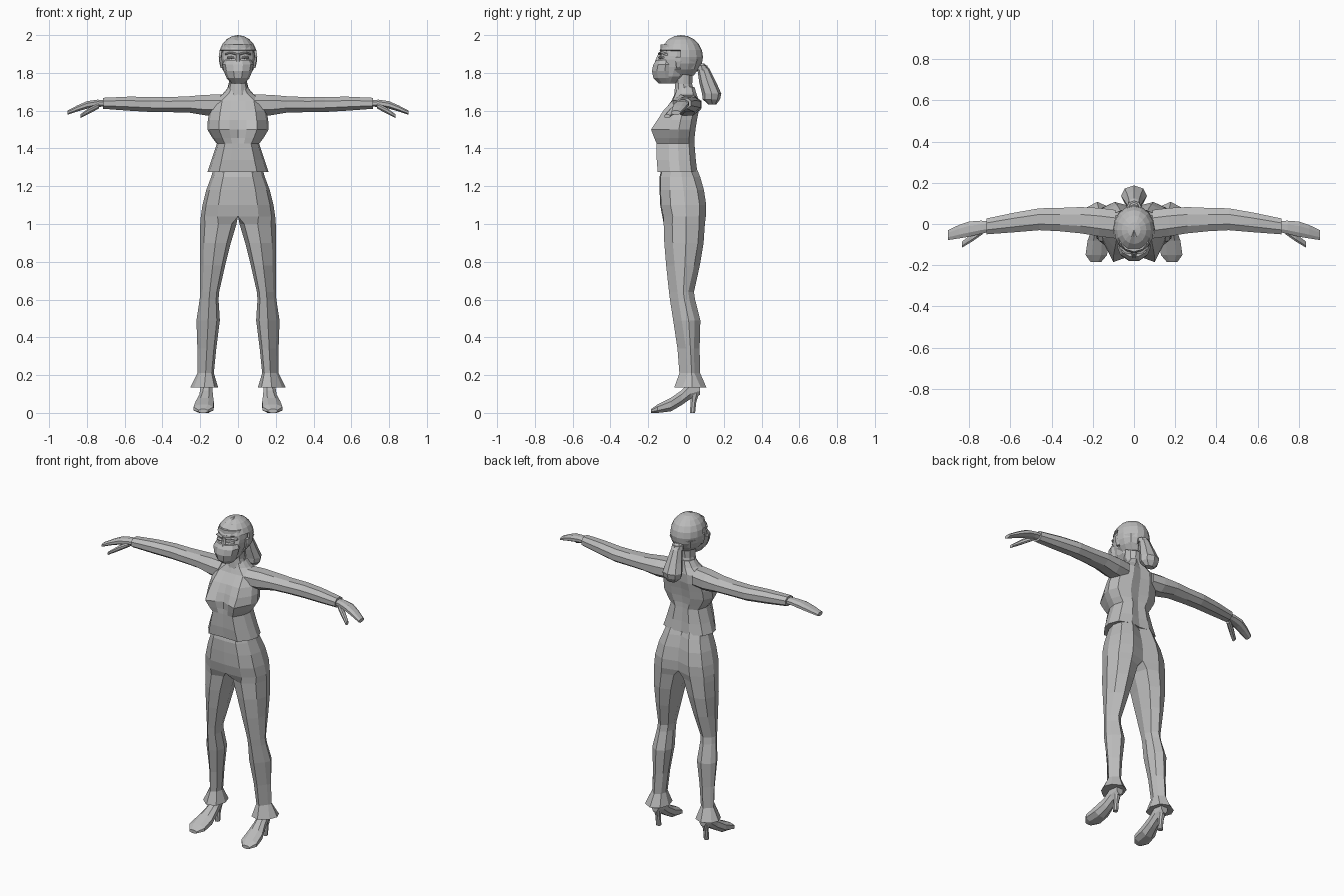
import bpy, bmesh, math

grey = bpy.data.materials.new("plain grey")
grey.diffuse_color = (0.5, 0.5, 0.5, 1)


def finish(name, bm, mirror):
    bmesh.ops.recalc_face_normals(bm, faces=bm.faces)
    me = bpy.data.meshes.new(name)
    bm.to_mesh(me)
    bm.free()
    me.materials.append(grey)
    ob = bpy.data.objects.new(name, me)
    bpy.context.collection.objects.link(ob)
    if mirror:
        m = ob.modifiers.new("mirror", "MIRROR")
        m.use_clip = True
    return ob


def loft(name, rings, mirror=False, closed=True, caps=True):
    """Skin a list of equal-length point rings."""
    bm = bmesh.new()
    vs = [[bm.verts.new(p) for p in r] for r in rings]
    n = len(rings[0])
    for a, b in zip(vs, vs[1:]):
        for i in range(n if closed else n - 1):
            j = (i + 1) % n
            quad = (a[i], a[j], b[j], b[i])
            # leave out walls lying on the centre plane
            if mirror and all(abs(v.co.x) < 1e-4 for v in quad):
                continue
            bm.faces.new(quad)
    if caps:
        bm.faces.new(vs[0])
        bm.faces.new(vs[-1])
    return finish(name, bm, mirror)


def octagon(a0, a1, b0, b1, c=0.28):
    """Chamfered box outline in two dimensions."""
    da, db = (a1 - a0) * c, (b1 - b0) * c
    return [(a0 + da, b0), (a1 - da, b0), (a1, b0 + db), (a1, b1 - db),
            (a1 - da, b1), (a0 + da, b1), (a0, b1 - db), (a0, b0 + db)]


def along_x(rows):
    return [[(x, y, z) for y, z in octagon(*r)] for x, *r in rows]


def along_y(rows):
    return [[(x, y, z) for x, z in octagon(*r)] for y, *r in rows]


def along_z(rows):
    return [[(x, y, z) for x, y in octagon(*r)] for z, *r in rows]


def ovals(rows, n=12):
    """Oval rings: height, half width, front y, back y."""
    out = []
    for z, w, f, b in rows:
        out.append([(w * math.cos(t), (f + b) / 2 + (b - f) / 2 * math.sin(t), z)
                    for t in (2 * math.pi * i / n for i in range(n))])
    return out


# Top: half outline with bust points, mirrored
# height, half width, centre front, bust front, back
torso = []
for z, w, f, bust, b in [(1.275, .162, -.145, -.15, .06), (1.34, .14, -.15, -.155, .052),
                         (1.425, .112, -.15, -.155, .045), (1.455, .135, -.145, -.168, .045),
                         (1.50, .162, -.145, -.185, .05), (1.55, .16, -.135, -.152, .058),
                         (1.60, .15, -.115, -.12, .068), (1.655, .135, -.075, -.07, .068),
                         (1.69, .08, -.06, -.055, .055), (1.725, .05, -.052, -.045, .045)]:
    torso.append([(0, f, z), (.28 * w, (f + bust) / 2, z), (.62 * w, bust, z),
                  (.93 * w, f + (b - f) * .3, z), (w, f + (b - f) * .55, z),
                  (.85 * w, f + (b - f) * .85, z), (.4 * w, b, z), (0, b - .01, z)])
loft("top", torso, mirror=True, closed=False)

# Trousers: hips as half sections, then flared legs
hips = []
for z, w, f, b in [(1.31, .125, -.125, .05), (1.25, .142, -.14, .075), (1.18, .168, -.14, .095),
                   (1.10, .188, -.137, .107), (1.04, .197, -.125, .105)]:
    m = (f + b) / 2
    hips.append([(0, f, z), (.55 * w, f + .005, z), (.9 * w, f + .055, z), (w, m + .01, z),
                 (.88 * w, b - .035, z), (.5 * w, b, z), (0, b - .025, z), (0, m, z)])
legs = []
for z, x0, x1, f, b in [(1.0, .008, .2, -.118, .1), (.9, .038, .202, -.115, .093),
                        (.78, .068, .2, -.105, .073), (.64, .1, .2, -.09, .042),
                        (.60, .103, .203, -.085, .048), (.49, .096, .22, -.068, .076),
                        (.34, .115, .215, -.045, .072), (.21, .128, .215, -.035, .075),
                        (.135, .105, .252, -.062, .108)]:
    m, xm, c = (f + b) / 2, (x0 + x1) / 2, (x1 - x0) * .13
    legs.append([(x0 + c, f + .02, z), (xm, f, z), (x1 - c, f + .045, z), (x1, m + .01, z),
                 (x1 - c, b - .03, z), (xm, b, z), (x0 + c, b - .025, z), (x0, m, z)])
loft("trousers", hips + legs, mirror=True)

# Heeled shoes
loft("shoe", along_y([(-.185, .16, .21, .0, .02), (-.15, .13, .235, 0, .045),
                      (-.08, .128, .225, .008, .08), (-.025, .133, .205, .04, .118),
                      (.025, .136, .197, .075, .17), (.073, .145, .19, .095, .17)]), True)
loft("shoe_heel", along_z([(0, .153, .182, .02, .048), (.06, .153, .182, .025, .055),
                           (.115, .145, .19, .025, .073)]), True)

# Arms in sleeves, running out from inside the shoulders
loft("sleeve", along_x([(.09, -.07, .068, 1.575, 1.685), (.17, -.06, .078, 1.575, 1.684),
                        (.26, -.045, .082, 1.59, 1.676), (.36, -.035, .078, 1.592, 1.672),
                        (.46, -.03, .076, 1.593, 1.673), (.58, -.04, .055, 1.6, 1.674),
                        (.715, -.05, .027, 1.61, 1.668)]), True)
loft("hand", along_x([(.69, -.036, .014, 1.622, 1.656), (.745, -.048, .016, 1.62, 1.658),
                      (.80, -.062, .012, 1.61, 1.65), (.85, -.07, -.005, 1.596, 1.628),
                      (.903, -.078, -.03, 1.578, 1.6)]), True)
loft("thumb", along_x([(.735, -.05, -.015, 1.612, 1.64), (.785, -.085, -.048, 1.585, 1.618),
                       (.835, -.115, -.085, 1.56, 1.58)]), True)

# Neck
loft("neck", ovals([(1.68, .062, -.065, .05), (1.74, .048, -.06, .035), (1.82, .05, -.07, .04)], 10))

# Face and mask
loft("face", ovals([(1.748, .035, -.13, -.04), (1.78, .064, -.145, 0), (1.83, .08, -.15, .03),
                    (1.87, .087, -.148, .04), (1.89, .088, -.138, .04), (1.95, .08, -.135, .04)]))
loft("mask", ovals([(1.743, .034, -.145, -.05), (1.772, .06, -.176, -.04),
                    (1.81, .076, -.184, -.04), (1.845, .083, -.176, -.04),
                    (1.868, .07, -.160, -.05)], 10))
# Nose bridge, brows and ears
loft("nose_bridge", along_z([(1.86, -.014, .014, -.165, -.12), (1.905, -.008, .008, -.145, -.12)]))
loft("brow", along_x([(.014, -.147, -.12, 1.895, 1.908), (.042, -.142, -.11, 1.902, 1.912),
                      (.07, -.118, -.08, 1.893, 1.903)]), True)
loft("eye", along_x([(.018, -.145, -.12, 1.877, 1.885), (.036, -.144, -.11, 1.874, 1.889),
                     (.058, -.13, -.09, 1.877, 1.885)]), True)
loft("ear", along_z([(1.825, .078, .092, -.05, -.03), (1.86, .08, .1, -.055, -.018),
                     (1.885, .08, .1, -.055, -.018)]), True)

# Hair cap: sphere with the face opening cut away
bm = bmesh.new()
bmesh.ops.create_uvsphere(bm, u_segments=16, v_segments=10, radius=1)
for v in bm.verts:
    x, y, z = v.co
    v.co = (x * .102, -.028 + y * .118, 1.885 + z * .115)
    # centre parting
    if abs(x) < .01 and y < -.2 and z > .5:
        v.co.z -= .008
for axis, keep in (("front", lambda c: c.y < -.045 and c.z < 1.925),
                   ("nape", lambda c: c.z < 1.80)):
    bmesh.ops.delete(bm, geom=[f for f in bm.faces if keep(f.calc_center_median())],
                     context="FACES")
hair = finish("hair", bm, False)
s = hair.modifiers.new("thickness", "SOLIDIFY")
s.thickness = .012

# Hair at the nape, ponytail and its tie
loft("nape_hair", ovals([(1.785, .04, -.03, .042), (1.82, .075, -.05, .068), (1.87, .09, -.04, .085)], 10))
loft("ponytail", ovals([(1.85, .022, .05, .095), (1.82, .034, .06, .125), (1.75, .048, .07, .16),
                        (1.69, .063, .085, .187), (1.66, .058, .088, .18), (1.632, .03, .12, .16)], 8))
loft("hair_tie", ovals([(1.815, .038, .052, .12), (1.84, .036, .05, .112)], 8))
